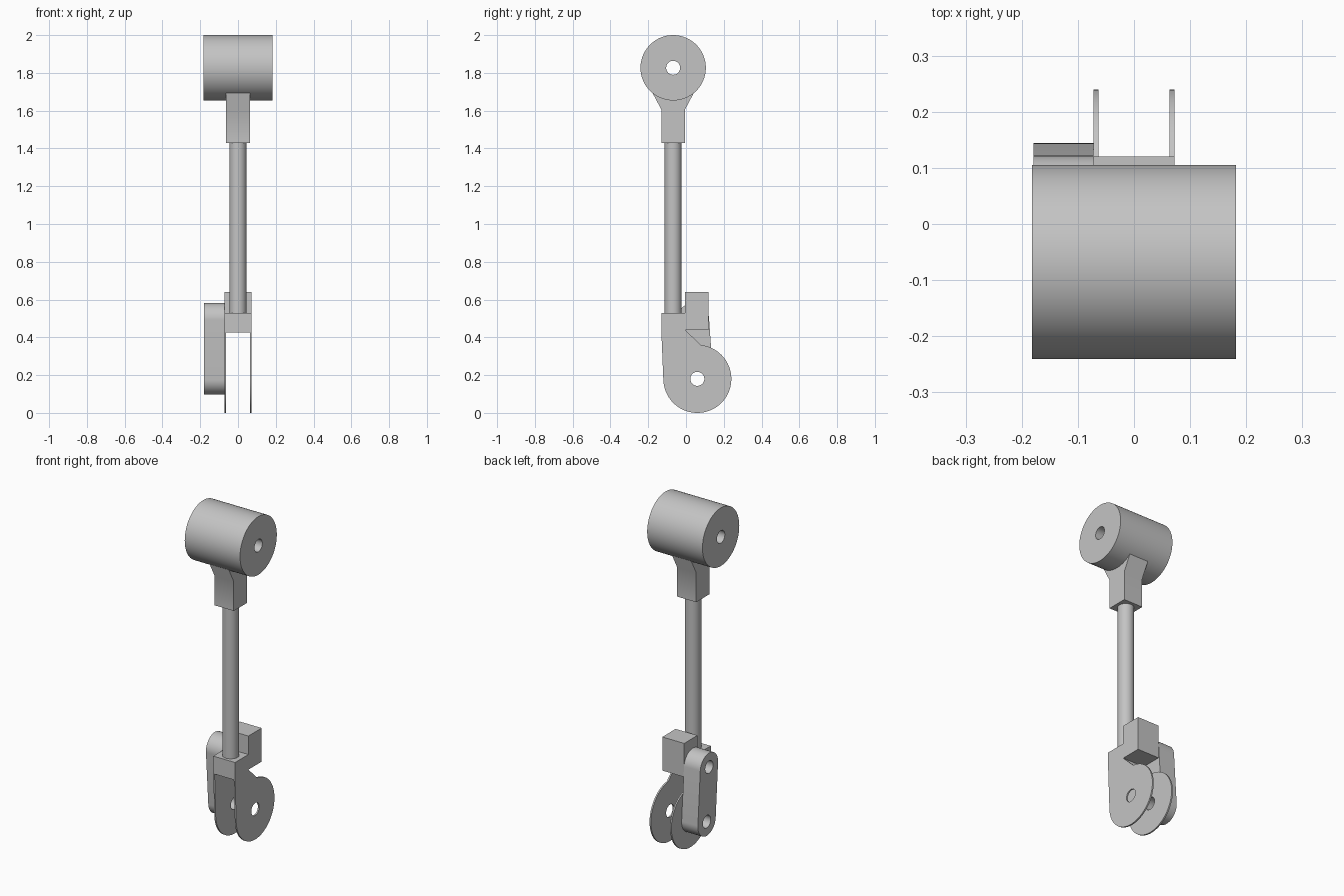
import bpy, bmesh
from math import sin, cos, radians
from mathutils import Matrix

default = bpy.data.objects.get("Cube")
if default:
    bpy.data.objects.remove(default, do_unlink=True)

grey = bpy.data.materials.new("plain grey")
grey.use_nodes = True
COLOUR = (0.55, 0.55, 0.55, 1)
grey.diffuse_color = COLOUR
grey.node_tree.nodes["Principled BSDF"].inputs["Base Color"].default_value = COLOUR


def arc(cy, cz, r, start, end, steps=32):
    """Points of an arc in the side plane (y, z), angles in degrees."""
    angles = [radians(start + (end - start) * i / steps) for i in range(steps + 1)]
    return [(cy + r * cos(a), cz + r * sin(a)) for a in angles]


def circle(cy, cz, r, n=64):
    return arc(cy, cz, r, 0, 360, n)[:-1]


def finish(name, mesh):
    bm = bmesh.new()
    bm.from_mesh(mesh)
    bmesh.ops.remove_doubles(bm, verts=bm.verts, dist=1e-5)
    bmesh.ops.recalc_face_normals(bm, faces=bm.faces)
    bm.to_mesh(mesh)
    bm.free()
    mesh.materials.clear()
    mesh.materials.append(grey)
    obj = bpy.data.objects.new(name, mesh)
    bpy.context.collection.objects.link(obj)
    bpy.ops.object.select_all(action='DESELECT')
    obj.select_set(True)
    bpy.context.view_layer.objects.active = obj
    bpy.ops.object.shade_smooth_by_angle(angle=radians(30))
    return obj


def extrude(name, x0, x1, outline, *holes):
    """Side outline with holes, extruded along x from x0 to x1."""
    curve = bpy.data.curves.new(name + "_profile", 'CURVE')
    curve.dimensions = '2D'
    curve.fill_mode = 'BOTH'
    curve.extrude = (x1 - x0) / 2
    for pts in (outline, *holes):
        spline = curve.splines.new('POLY')
        spline.points.add(len(pts) - 1)
        for p, (y, z) in zip(spline.points, pts):
            p.co = (y, z, 0, 1)
        spline.use_cyclic_u = True
    helper = bpy.data.objects.new(name + "_profile", curve)
    bpy.context.collection.objects.link(helper)
    graph = bpy.context.evaluated_depsgraph_get()
    mesh = bpy.data.meshes.new_from_object(helper.evaluated_get(graph))
    bpy.data.objects.remove(helper, do_unlink=True)
    # local x, y, z become world y, z, x
    mesh.transform(Matrix(((0, 0, 1, (x0 + x1) / 2), (1, 0, 0, 0),
                           (0, 1, 0, 0), (0, 0, 0, 1))))
    return finish(name, mesh)


def box(y0, y1, z0, z1):
    return [(y0, z0), (y1, z0), (y1, z1), (y0, z1)]


ROD_Y = -0.068
PIVOT = (0.06, 0.18)
LINK_TOP = (0.038, 0.497)
HOLE = 0.037
HALF = 0.072

# Bored barrel at the top
extrude("barrel", -0.182, 0.182, circle(ROD_Y, 1.827, 0.173, 96),
        circle(ROD_Y, 1.827, HOLE))

# Neck flaring into the barrel
extrude("neck", -0.063, 0.063,
        [(ROD_Y - 0.062, 1.43), (ROD_Y + 0.062, 1.43), (ROD_Y + 0.062, 1.605),
         (ROD_Y + 0.11, 1.695), (ROD_Y + 0.11, 1.73), (ROD_Y - 0.11, 1.73),
         (ROD_Y - 0.11, 1.695), (ROD_Y - 0.062, 1.605)])

# Round rod, slightly sunk into both ends
bm = bmesh.new()
bmesh.ops.create_cone(bm, cap_ends=True, segments=48, radius1=0.045, radius2=0.045,
                      depth=0.92, matrix=Matrix.Translation((0, ROD_Y, 0.98)))
rod_mesh = bpy.data.meshes.new("rod")
bm.to_mesh(rod_mesh)
bm.free()
finish("rod", rod_mesh)

# Fork: bridge, raised rear block and two thin rounded plates
INNER = HALF - 0.009
extrude("fork_bridge", -INNER, INNER, box(-0.13, -0.005, 0.425, 0.53))
extrude("fork_rear_block", -HALF, HALF, box(-0.005, 0.12, 0.44, 0.64))
plate = [(-0.13, 0.42), (-0.13, 0.53), (-0.005, 0.53), (-0.005, 0.44)]
plate += arc(*PIVOT, 0.18, 84, -178, 72)
for side, x0 in (("right", -HALF), ("left", INNER)):
    extrude(side + "_fork_plate", x0, x0 + 0.009, plate, circle(*PIVOT, HOLE))

# Side link with rounded ends and two holes
extrude("side_link", -0.179, -HALF,
        arc(*LINK_TOP, 0.084, 4, 184) + arc(*PIVOT, 0.084, 184, 364),
        circle(*LINK_TOP, HOLE), circle(*PIVOT, HOLE))
